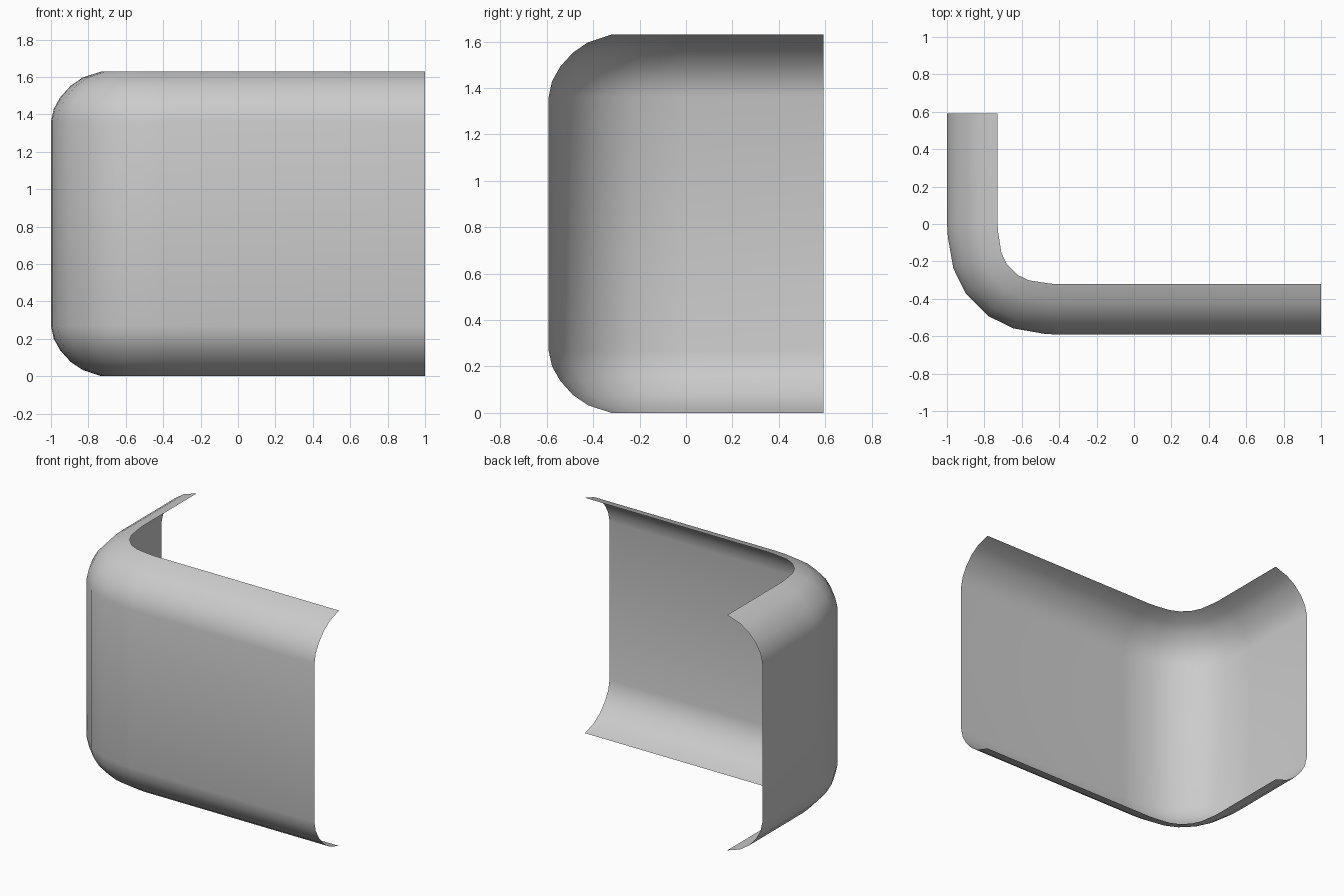
import bpy, bmesh
from mathutils import Vector

if "Cube" in bpy.data.objects:
    bpy.data.objects.remove(bpy.data.objects["Cube"])

HALF_X, HALF_Y, HEIGHT = 1.0, 0.592, 1.63

# Plan path: straight left wing, rounded corner (mirrored on its diagonal), straight front wing
half = [(0, 0.60), (0.005, 0.52), (0.034, 0.355), (0.10, 0.22)]
corner = half + [(b, a) for a, b in reversed(half)]
path = [Vector((-HALF_X, HALF_Y))]
path += [Vector((a - HALF_X, b - HALF_Y)) for a, b in corner]
path.append(Vector((HALF_X, -HALF_Y)))

# Inward normals along the path; the straight wings stay exactly square
normals = []
for i in range(len(path)):
    if i <= 1:
        d = Vector((0, -1))
    elif i >= len(path) - 2:
        d = Vector((1, 0))
    else:
        d = ((path[i] - path[i - 1]).normalized()
             + (path[i + 1] - path[i]).normalized()).normalized()
    normals.append(Vector((-d.y, d.x)))

# Cross-section: (inset, height), with a curled lip mirrored to the top
lip = [(0.27, 0), (0.17, 0.033), (0.105, 0.077), (0.05, 0.138), (0.015, 0.20), (0, 0.268)]
profile = lip + [(a, HEIGHT - z) for a, z in reversed(lip)]

# Sweep the section along the path as an open sheet
bm = bmesh.new()
grid = [[bm.verts.new((*(p + n * inset), z)) for inset, z in profile]
        for p, n in zip(path, normals)]
for a, b in zip(grid, grid[1:]):
    for j in range(len(profile) - 1):
        bm.faces.new((a[j], b[j], b[j + 1], a[j + 1]))

mesh = bpy.data.meshes.new("corner_panel")
bm.to_mesh(mesh)
bm.free()
panel = bpy.data.objects.new("corner_panel", mesh)
bpy.context.collection.objects.link(panel)
for poly in mesh.polygons:
    poly.use_smooth = True
